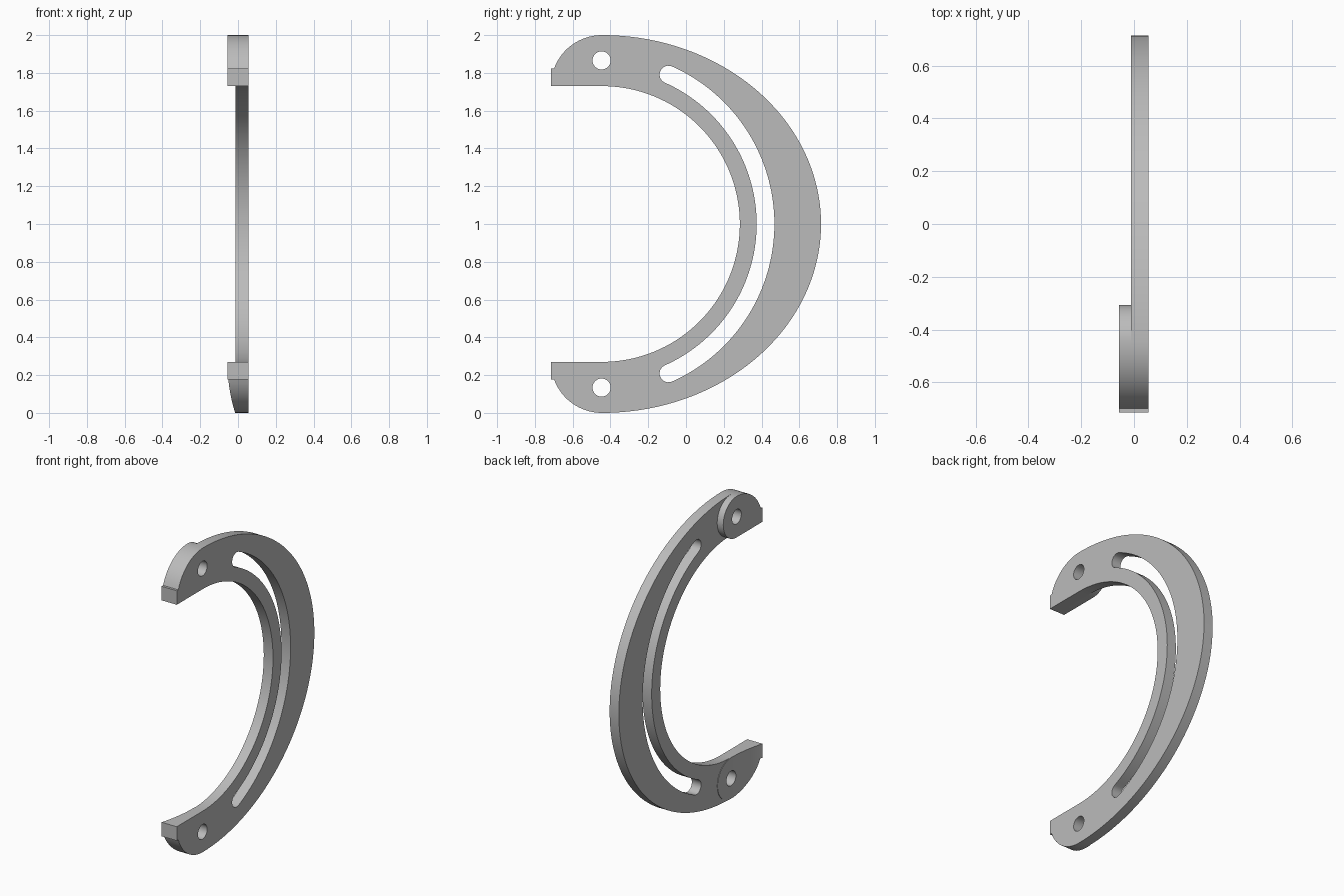
import bpy, bmesh, math
from mathutils import Matrix, Vector

if "Cube" in bpy.data.objects:
    bpy.data.objects.remove(bpy.data.objects["Cube"])

CY, CZ = -0.445, 1.0            # shared centre of the arcs
BACK, STEP, FRONT = -0.056, -0.012, 0.055   # thickness levels in x

mat = bpy.data.materials.new("plain grey")
mat.diffuse_color = (0.5, 0.5, 0.5, 1)
mat.use_nodes = True
mat.node_tree.nodes["Principled BSDF"].inputs["Base Color"].default_value = mat.diffuse_color


def arc(cy, cz, ry, rz, a0, a1, n):
    pts = []
    for i in range(n + 1):
        a = math.radians(a0 + (a1 - a0) * i / n)
        pts.append((cy + ry * math.cos(a), cz + rz * math.sin(a)))
    return pts


def flip(pts):
    return [(y, 2 * CZ - z) for y, z in reversed(pts)]


def hole(cz):
    return arc(-0.447, cz, 0.048, 0.048, 0, 360, 32)[:-1]


def plate(name, loops, x0, x1, thin=None):
    """Extrude filled loops (y, z) from x0 to x1; thin(y) reshapes the back face."""
    cu = bpy.data.curves.new(name, 'CURVE')
    cu.dimensions = '2D'
    cu.fill_mode = 'BOTH'
    cu.extrude = (x1 - x0) / 2
    for pts in loops:
        sp = cu.splines.new('POLY')
        sp.points.add(len(pts) - 1)
        for p, (y, z) in zip(sp.points, pts):
            p.co = (y, z, 0, 1)
        sp.use_cyclic_u = True
    ob = bpy.data.objects.new(name, cu)
    bpy.context.collection.objects.link(ob)
    bpy.ops.object.select_all(action='DESELECT')
    ob.select_set(True)
    bpy.context.view_layer.objects.active = ob
    bpy.ops.object.convert(target='MESH')
    ob = bpy.context.view_layer.objects.active
    me = ob.data
    bm = bmesh.new()
    bm.from_mesh(me)
    # curve plane (x, y, depth) becomes (y, z, x)
    bm.transform(Matrix(((0, 0, 1, (x0 + x1) / 2), (1, 0, 0, 0),
                         (0, 1, 0, 0), (0, 0, 0, 1))))
    bmesh.ops.remove_doubles(bm, verts=bm.verts, dist=1e-5)
    if thin:
        for i in range(1, 14):
            bmesh.ops.bisect_plane(bm, geom=bm.verts[:] + bm.edges[:] + bm.faces[:],
                                   plane_co=Vector((0, -0.715 + 0.021 * i, 0)),
                                   plane_no=Vector((0, 1, 0)))
        for v in bm.verts:
            if v.co.x < x0 + 1e-4:
                v.co.x = x1 - thin(v.co.y)
    bmesh.ops.recalc_face_normals(bm, faces=bm.faces)
    bm.to_mesh(me)
    bm.free()
    me.materials.clear()
    me.materials.append(mat)
    bpy.ops.object.shade_smooth_by_angle(angle=math.radians(30))
    return ob


# end tab and rounded shoulder, shared by plate and pads
end = [(-0.715, 1.73), (-0.715, 1.822), (-0.699, 1.822)]
end += arc(CY, 1.73, 0.27, 0.27, 159, 90, 16)

# crescent plate with curved slot and two bolt holes
rim = arc(CY, CZ, 1.16, 1.0, 90, -90, 96)[1:-1]
inner = arc(CY, CZ, 0.73, 0.73, -90, 90, 80)
outline = end + rim + flip(end) + inner
slot = arc(CY, CZ, 0.913, 0.913, 66, -66, 72)
slot += arc(CY + 0.866 * math.cos(math.radians(66)), CZ - 0.866 * math.sin(math.radians(66)),
            0.047, 0.047, -66, -246, 12)[1:-1]
slot += arc(CY, CZ, 0.819, 0.819, -66, 66, 72)
slot += arc(CY + 0.866 * math.cos(math.radians(66)), CZ + 0.866 * math.sin(math.radians(66)),
            0.047, 0.047, 246, 66, 12)[1:-1]
plate("crescent_plate", [outline, slot, hole(1.866), hole(0.134)], STEP, FRONT)

# raised pads behind the ends: full thickness on top, tapering at the bottom
pad = end + arc(CY, 1.865, 0.138, 0.135, 90, -90, 24)[1:]
plate("upper_pad", [pad, hole(1.866)], BACK, STEP)


def taper(y):
    u = max(0.0, (-0.44 - y) / 0.275)
    return 0.003 + 0.041 * u * u


plate("lower_pad", [flip(pad), hole(0.134)], BACK, STEP, taper)
